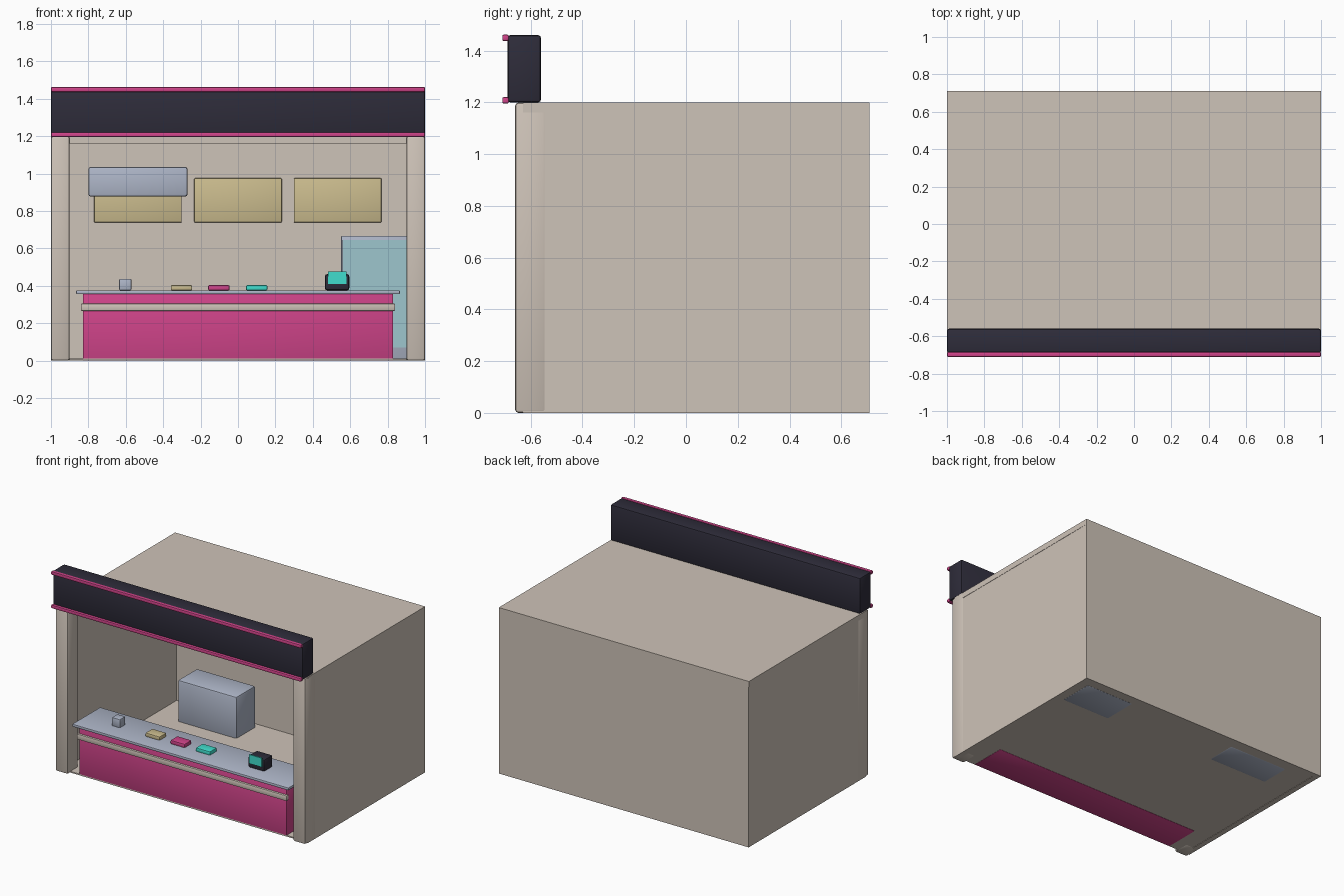
import bpy, bmesh

if "Cube" in bpy.data.objects:
    bpy.data.objects.remove(bpy.data.objects["Cube"])

def lin(c):
    c /= 255
    return c / 12.92 if c <= 0.04045 else ((c + 0.055) / 1.055) ** 2.4

def material(name, r, g, b):
    m = bpy.data.materials.new(name)
    m.diffuse_color = (lin(r), lin(g), lin(b), 1)
    m.use_nodes = True
    m.node_tree.nodes["Principled BSDF"].inputs["Base Color"].default_value = m.diffuse_color
    return m

BEIGE = material("warm_beige", 206, 195, 184)
DARK = material("dark_navy", 46, 44, 58)
PINK = material("hot_pink", 208, 68, 138)
STEEL = material("blue_grey_steel", 174, 182, 200)
TAN = material("tan_board", 203, 188, 142)
TEAL = material("turquoise", 64, 222, 205)
GLASS = material("pale_glass", 157, 198, 205)

def box(name, x, y, z, mat, bevel=0.0, segments=2):
    """Box from (min, max) ranges, with optional rounded edges."""
    bm = bmesh.new()
    bmesh.ops.create_cube(bm, size=1)
    for v in bm.verts:
        v.co = [lo + (c + 0.5) * (hi - lo) for c, (lo, hi) in zip(v.co, (x, y, z))]
    if bevel:
        bmesh.ops.bevel(bm, geom=bm.edges[:], offset=bevel, segments=segments,
                        profile=0.5, affect='EDGES')
    me = bpy.data.meshes.new(name)
    bm.to_mesh(me)
    bm.free()
    me.materials.append(mat)
    ob = bpy.data.objects.new(name, me)
    bpy.context.collection.objects.link(ob)
    if bevel:
        bpy.ops.object.select_all(action='DESELECT')
        ob.select_set(True)
        bpy.context.view_layer.objects.active = ob
        bpy.ops.object.shade_smooth_by_angle()
    return ob

# Shell: floor, walls, roof and front pillars
box("floor", (-0.97, 0.97), (-0.63, 0.70), (0.003, 0.012), BEIGE)
box("back_wall", (-0.999, 0.999), (0.67, 0.71), (0, 1.17), BEIGE)
box("roof", (-1, 1), (-0.63, 0.71), (1.16, 1.2), BEIGE)
for side, s in (("left", -1), ("right", 1)):
    box(side + "_wall", sorted((s * 0.96, s * 0.998)), (-0.63, 0.69), (0, 1.18), BEIGE)
    box(side + "_pillar", sorted((s * 0.9, s)), (-0.66, -0.54), (0, 1.199), BEIGE, 0.012)

# Sign box above the opening with two trims
box("sign_box", (-1, 1), (-0.69, -0.56), (1.2, 1.46), DARK, 0.012)
for name, z in (("lower", 1.195), ("upper", 1.437)):
    box(name + "_sign_trim", (-1, 1), (-0.71, -0.685), (z, z + 0.025), PINK, 0.006)

# Serving counter
box("counter_body", (-0.83, 0.83), (-0.63, -0.37), (0, 0.357), PINK, 0.006)
box("counter_band", (-0.84, 0.84), (-0.645, -0.62), (0.265, 0.305), BEIGE, 0.006)
box("counter_top", (-0.865, 0.865), (-0.66, -0.34), (0.355, 0.375), STEEL, 0.005)

# Goods on the counter
box("napkin_holder", (-0.635, -0.57), (-0.535, -0.47), (0.375, 0.437), STEEL, 0.006)
for name, x, mat in (("tan", -0.3025, TAN), ("pink", -0.1025, PINK), ("teal", 0.1, TEAL)):
    box(name + "_tray", (x - 0.057, x + 0.057), (-0.545, -0.465), (0.375, 0.403), mat, 0.006)

# Till with its screen
box("till_body", (0.465, 0.595), (-0.55, -0.45), (0.375, 0.462), DARK, 0.012)
box("till_screen", (0.48, 0.58), (-0.558, -0.549), (0.41, 0.475), TEAL)

# Menu boards on the back wall
for i, x in enumerate((-0.535, 0, 0.533)):
    box("menu_board_%d" % (i + 1), (x - 0.234, x + 0.234), (0.65, 0.675),
        (0.738, 0.975), TAN, 0.005)

# Fryer on the floor with the hood above it
box("fryer", (-0.77, -0.30), (0.41, 0.63), (0, 0.31), STEEL, 0.012)
box("extractor_hood", (-0.80, -0.27), (0.39, 0.66), (0.877, 1.035), STEEL, 0.012)

# Drinks fridge with glass door
box("fridge", (0.55, 0.93), (0.39, 0.64), (0, 0.667), STEEL, 0.008)
box("fridge_door", (0.558, 0.922), (0.382, 0.391), (0.07, 0.645), GLASS)
